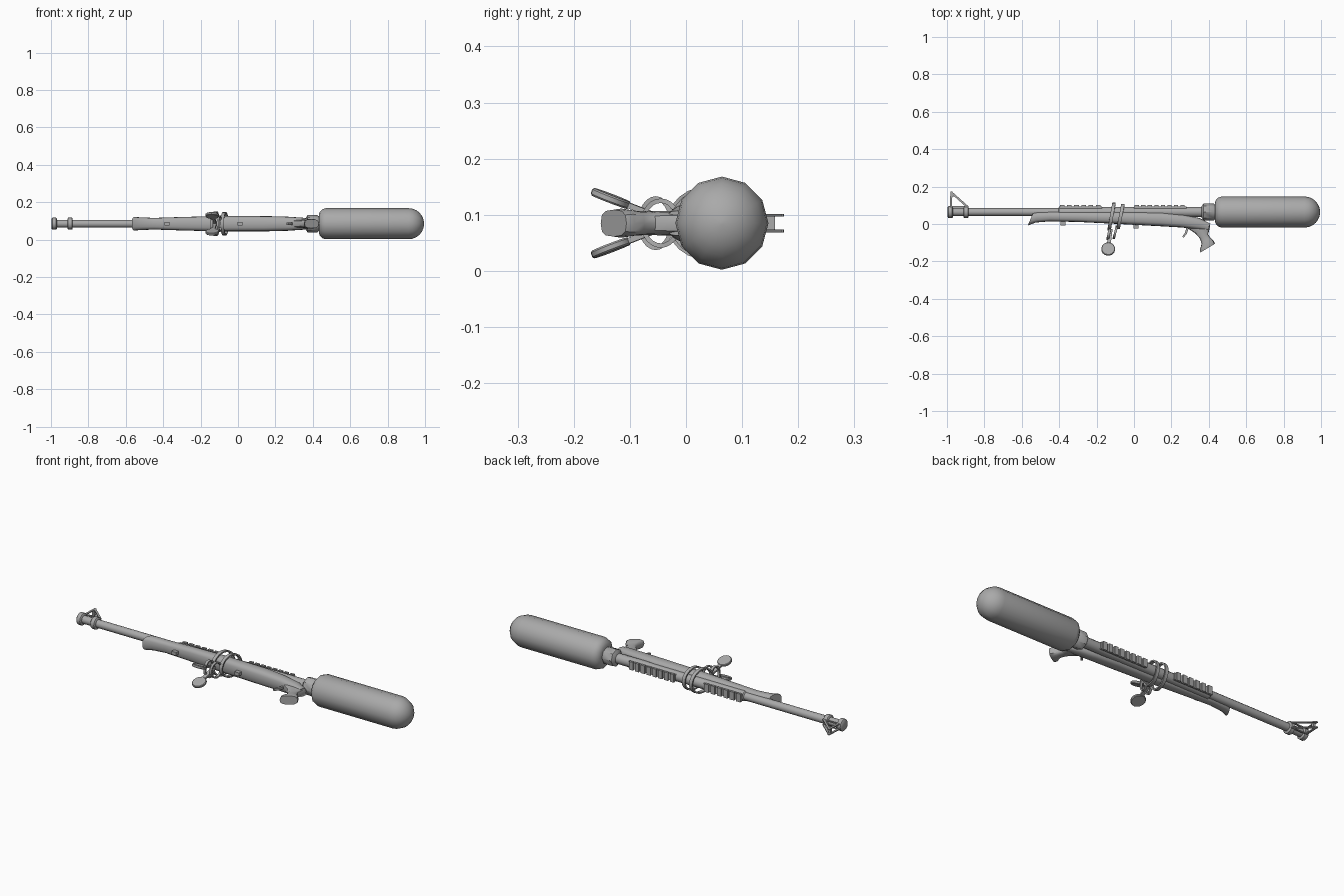
import bpy, math
from mathutils import Vector

if "Cube" in bpy.data.objects:
    bpy.data.objects.remove(bpy.data.objects["Cube"])

ZC, YC = 0.085, 0.064      # long axis of barrel and tank
grey = bpy.data.materials.new("grey")
grey.diffuse_color = (0.4, 0.4, 0.4, 1)
grey.use_nodes = True
grey.node_tree.nodes["Principled BSDF"].inputs["Base Color"].default_value = grey.diffuse_color


def make(name, verts, faces, angle=40):
    me = bpy.data.meshes.new(name)
    me.from_pydata(verts, [], faces)
    me.materials.append(grey)
    ob = bpy.data.objects.new(name, me)
    bpy.context.collection.objects.link(ob)
    bpy.ops.object.select_all(action='DESELECT')
    ob.select_set(True)
    bpy.context.view_layer.objects.active = ob
    bpy.ops.object.mode_set(mode='EDIT')
    bpy.ops.mesh.select_all(action='SELECT')
    bpy.ops.mesh.normals_make_consistent(inside=False)
    bpy.ops.object.mode_set(mode='OBJECT')
    bpy.ops.object.shade_smooth_by_angle(angle=math.radians(angle))
    return ob


def skin(name, rings, loop=False, angle=40):
    """Skin a row of equal cross-sections, capped unless looped."""
    n, m = len(rings[0]), len(rings)
    verts = [tuple(p) for r in rings for p in r]
    faces = []
    for i in range(m if loop else m - 1):
        j = (i + 1) % m
        for k in range(n):
            l = (k + 1) % n
            faces.append((i * n + k, i * n + l, j * n + l, j * n + k))
    if not loop:
        faces += [tuple(range(n)), tuple(range((m - 1) * n, m * n))]
    return make(name, verts, faces, angle)


def turned(name, profile, sides=12, yc=YC):
    """Round part along x from (x, radius) pairs."""
    a = [2 * math.pi * k / sides for k in range(sides)]
    return skin(name, [[(x, yc + r * math.cos(t), ZC + r * math.sin(t)) for t in a]
                       for x, r in profile])


def beam(name, p, q, w, h):
    """Rectangular bar from p to q; w lies across in the xy plane, h is the other way."""
    p, q = Vector(p), Vector(q)
    d = (q - p).normalized()
    side = d.cross(Vector((0, 0, 1)))
    side = side.normalized() if side.length > 1e-4 else Vector((1, 0, 0))
    up = side.cross(d)
    return skin(name, [[c + side * (a * w / 2) + up * (b * h / 2)
                        for a, b in ((-1, -1), (1, -1), (1, 1), (-1, 1))] for c in (p, q)])


def loft(name, stations, power=0.7, sides=16):
    """Rounded sections given by two edge points in xy and a half thickness."""
    rings = []
    for xt, yt, xb, yb, hz in stations:
        ring = []
        for k in range(sides):
            t = 2 * math.pi * k / sides
            c, s = math.cos(t), math.sin(t)
            u = math.copysign(abs(c) ** power, c) / 2
            v = math.copysign(abs(s) ** power, s)
            ring.append(((xt + xb) / 2 + u * (xt - xb),
                         (yt + yb) / 2 + u * (yt - yb), ZC + v * hz))
        rings.append(ring)
    return skin(name, rings)


def band(name, x, yc, ry, rz, lean, width=0.018, thick=0.008, sides=24):
    """Flat strap looped around the long axis, leaning along x."""
    rings = []
    for k in range(sides):
        t = 2 * math.pi * k / sides
        c, s = math.cos(t), math.sin(t)
        rings.append([(x + lean * c + dx * width / 2,
                       yc + (ry - dr) * c, ZC + (rz - dr) * s)
                      for dx, dr in ((-1, 0), (1, 0), (1, thick), (-1, thick))])
    return skin(name, rings, loop=True)


# Air tank with domed end, and its neck
R = 0.083
tank = [(0.432, 0.05), (0.438, 0.064), (0.45, 0.077), (0.468, R)]
tank += [(0.912 + R * math.sin(t), R * math.cos(t))
         for t in [math.radians(a) for a in (0, 15, 30, 45, 60, 75, 88)]]
turned("tank", tank)
turned("tank_neck", [(0.36, 0.028), (0.372, 0.046), (0.425, 0.046), (0.432, 0.04), (0.45, 0.04)], 8)

# Barrel, receiver tube and muzzle collars
turned("barrel", [(-0.995, 0.021), (0.37, 0.021)])
turned("receiver", [(-0.405, 0.021), (-0.4, 0.027), (0.37, 0.027)])
for x in (-0.982, -0.898):
    turned("muzzle_collar", [(x - 0.014, 0.027), (x - 0.01, 0.032),
                             (x + 0.01, 0.032), (x + 0.014, 0.027)])

# Triangular front sight: two side frames and cross bars
for s in (-1, 1):
    z = ZC + s * 0.014
    beam("sight_post", (-0.98, 0.07, z), (-0.976, 0.174, z), 0.011, 0.005)
    beam("sight_brace", (-0.978, 0.17, z), (-0.888, 0.09, z), 0.011, 0.005)
    beam("sight_foot", (-0.985, 0.092, z), (-0.885, 0.092, z), 0.008, 0.005)
beam("sight_crossbar", (-0.972, 0.152, ZC - 0.014), (-0.972, 0.152, ZC + 0.014), 0.012, 0.014)

# Toothed rails along the top of the receiver
for x0, x1 in ((-0.4, -0.17), (0.0, 0.28)):
    beam("rail_base", (x0, 0.088, ZC), (x1, 0.088, ZC), 0.01, 0.036)
    n = round((x1 - x0) / 0.036)
    step = (x1 - x0) / n
    for i in range(n):
        a = x0 + i * step
        beam("rail_tooth", (a + step * 0.1, 0.095, ZC), (a + step * 0.75, 0.095, ZC), 0.012, 0.044)

# Stock with hooked fore-end
loft("stock", [
    (-0.54, 0.058, -0.568, -0.008, 0.036),
    (-0.515, 0.064, -0.525, 0.008, 0.034),
    (-0.45, 0.067, -0.45, 0.014, 0.031),
    (-0.30, 0.067, -0.30, 0.011, 0.036),
    (-0.10, 0.067, -0.10, 0.001, 0.041),
    (0.14, 0.064, 0.14, -0.012, 0.041),
    (0.26, 0.05, 0.26, -0.019, 0.038),
    (0.35, 0.032, 0.345, -0.03, 0.032),
    (0.408, 0.002, 0.39, -0.035, 0.022)])

# Hand grip with flared foot
loft("grip", [
    (0.285, -0.022, 0.408, -0.004, 0.022),
    (0.325, -0.048, 0.402, -0.034, 0.022),
    (0.352, -0.077, 0.396, -0.054, 0.021),
    (0.362, -0.105, 0.408, -0.074, 0.022),
    (0.352, -0.138, 0.428, -0.092, 0.026),
    (0.356, -0.152, 0.432, -0.106, 0.024)], sides=12)

# Trigger
beam("trigger", (0.288, -0.015, ZC), (0.276, -0.053, ZC), 0.012, 0.012)
beam("trigger_tip", (0.277, -0.05, ZC), (0.262, -0.07, ZC), 0.01, 0.012)

# Small sling lugs under the stock
for x, y in ((-0.38, 0.004), (0.01, -0.014)):
    beam("lug", (x - 0.014, y, ZC), (x + 0.014, y, ZC), 0.022, 0.018)

# Straps looped around body and hanging below
band("front_strap", -0.12, 0.04, 0.074, 0.066, 0.013)
band("rear_strap", -0.072, 0.04, 0.068, 0.062, 0.013)
band("front_lower_loop", -0.135, -0.054, 0.032, 0.048, 0.006, 0.014)
band("rear_lower_loop", -0.1, -0.045, 0.036, 0.044, 0.008, 0.012)

# Pair of round paddles splayed to either side
for s in (-1, 1):
    d = Vector((-0.12, -0.93, s * 0.36)).normalized()
    e = Vector((1, -0.12, 0)).normalized()
    nrm = d.cross(e).normalized()
    e = nrm.cross(d)
    c = Vector((-0.138, -0.134, ZC + s * 0.044))
    rings = [[c + nrm * h + (d * math.cos(t) + e * math.sin(t)) * r
              for t in [2 * math.pi * k / 16 for k in range(16)]]
             for h, r in ((-0.007, 0.034), (-0.004, 0.037), (0.004, 0.037), (0.007, 0.034))]
    skin("paddle", rings)
    beam("paddle_arm", c - d * 0.03, c - d * 0.115, 0.02, 0.01)
